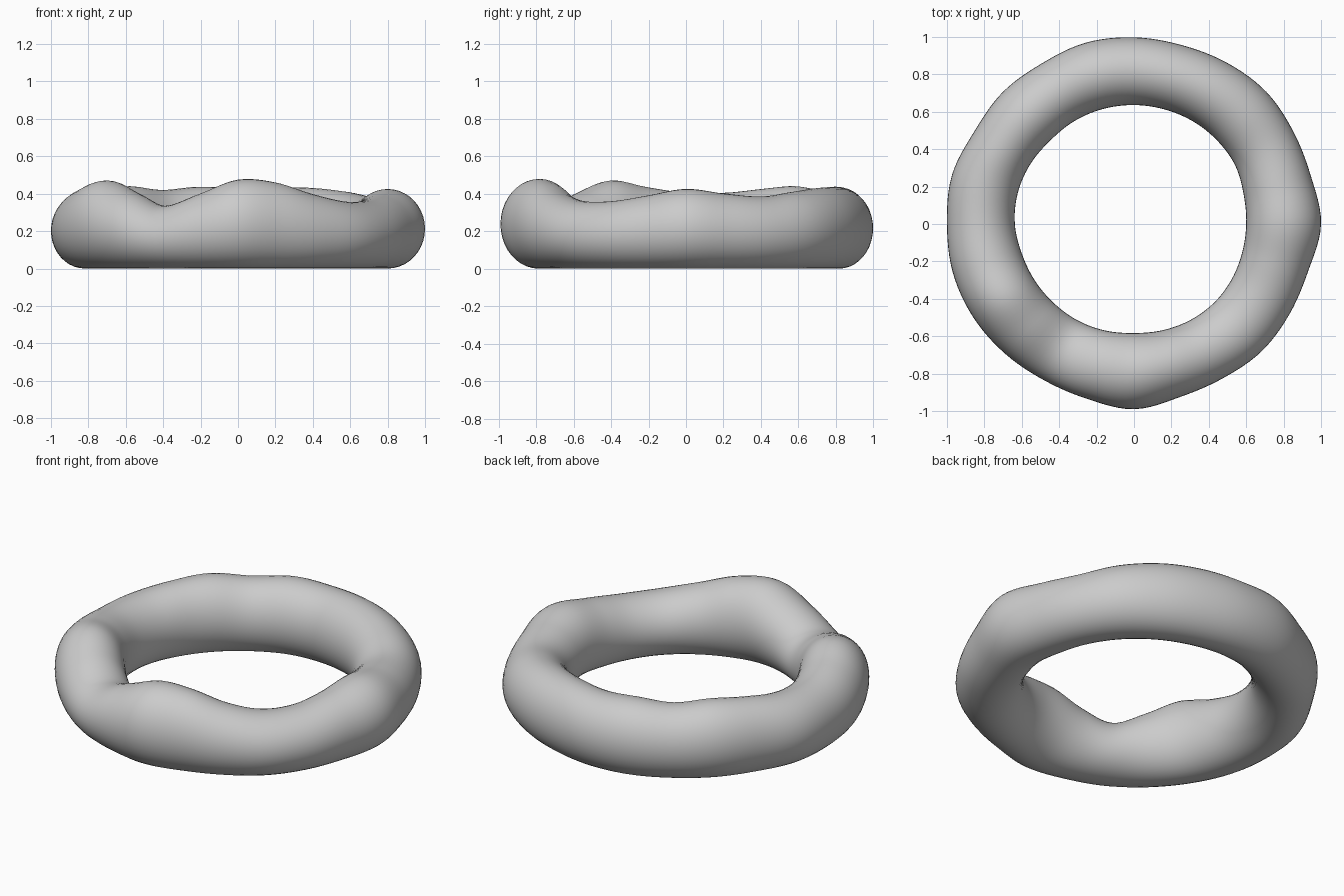
import bpy, bmesh
from math import sin, cos, tau

if "Cube" in bpy.data.objects:
    bpy.data.objects.remove(bpy.data.objects["Cube"])

# Ring proportions sampled every 15 degrees, counter-clockwise from +x
OUTER = [1.0, .98, .985, 1.0, .995, .99, .998, 1.003, .99, .995, .987, 1.008,
         1.0, 1.003, .994, .978, .964, .968, .99, .957, .952, .964, .961, .965]
INNER = [.60, .607, .625, .63, .633, .634, .636, .637, .636, .632, .64, .643,
         .637, .62, .61, .602, .597, .59, .583, .588, .595, .60, .60, .598]
HEIGHT = [.425, .40, .385, .41, .43, .435, .43, .437, .42, .44, .425, .405,
          .405, .435, .47, .405, .335, .40, .475, .46, .40, .36, .36, .39]
RING, TUBE = 144, 40


def sample(table, t):
    """Smooth periodic interpolation, t in 0..1."""
    n = len(table)
    i, f = divmod(t * n, 1)
    a, b, c, d = (table[(int(i) + k) % n] for k in (-1, 0, 1, 2))
    return b + .5 * f * (c - a + f * (2 * a - 5 * b + 4 * c - d + f * (3 * (b - c) + d - a)))


# Lumpy ring: oval sections resting on the ground
bm = bmesh.new()
loops = []
for i in range(RING):
    t = i / RING
    ro, ri, h = (sample(tab, t) for tab in (OUTER, INNER, HEIGHT))
    mid, half = (ro + ri) / 2, (ro - ri) / 2
    loop = []
    for j in range(TUBE):
        p = tau * j / TUBE
        r = mid + half * cos(p)
        loop.append(bm.verts.new((r * cos(tau * t), r * sin(tau * t), h / 2 * (1 + sin(p)))))
    loops.append(loop)
for i in range(RING):
    a, b = loops[i], loops[(i + 1) % RING]
    for j in range(TUBE):
        k = (j + 1) % TUBE
        bm.faces.new((a[j], b[j], b[k], a[k])).smooth = True
bmesh.ops.recalc_face_normals(bm, faces=bm.faces)
mesh = bpy.data.meshes.new("lumpy_ring")
bm.to_mesh(mesh)
bm.free()
bpy.context.collection.objects.link(bpy.data.objects.new("lumpy_ring", mesh))
